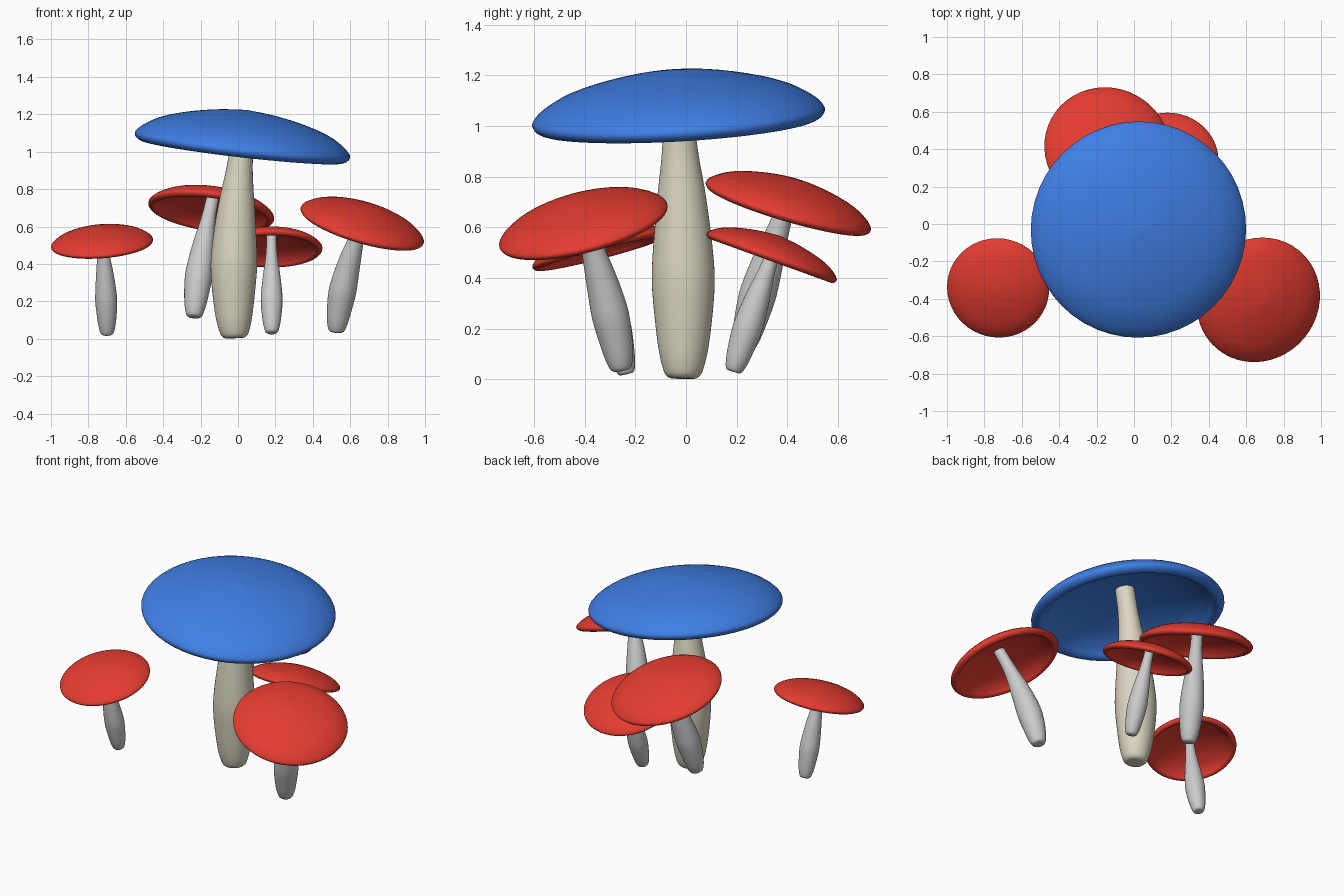
import bpy, bmesh
from math import sin, cos, pi
from mathutils import Vector

if "Cube" in bpy.data.objects:
    bpy.data.objects.remove(bpy.data.objects["Cube"])

SIDES = 48


def material(name, rgb):
    m = bpy.data.materials.new(name)
    m.diffuse_color = (*rgb, 1)
    m.use_nodes = True
    m.node_tree.nodes["Principled BSDF"].inputs["Base Color"].default_value = m.diffuse_color
    return m


red = material("red", (0.78, 0.045, 0.03))
blue = material("blue", (0.05, 0.21, 0.78))
cream = material("cream", (0.72, 0.68, 0.54))


def smooth_points(pts, steps=4):
    """Catmull-Rom curve through the given 2D points."""
    p = [Vector(q) for q in pts]
    p = [2 * p[0] - p[1]] + p + [2 * p[-1] - p[-2]]
    out = []
    for a, b, c, d in zip(p, p[1:], p[2:], p[3:]):
        for i in range(steps):
            t = i / steps
            out.append(0.5 * (2 * b + (c - a) * t + (2 * a - 5 * b + 4 * c - d) * t * t
                              + (3 * b - a - 3 * c + d) * t ** 3))
    return out + [p[-2]]


def tube(name, rings, mat):
    """Skin of circles; each ring is (centre, axis, radius), closed at both ends."""
    bm = bmesh.new()
    loops = []
    for centre, axis, radius in rings:
        axis = axis.normalized()
        u = Vector((0, 1, 0)).cross(axis).normalized()
        v = axis.cross(u)
        loops.append([bm.verts.new(centre + radius * (u * cos(2 * pi * i / SIDES) + v * sin(2 * pi * i / SIDES)))
                      for i in range(SIDES)])
    for a, b in zip(loops, loops[1:]):
        for i in range(SIDES):
            j = (i + 1) % SIDES
            bm.faces.new((a[i], a[j], b[j], b[i]))
    bm.faces.new(loops[0])
    bm.faces.new(loops[-1])
    bmesh.ops.recalc_face_normals(bm, faces=bm.faces)
    mesh = bpy.data.meshes.new(name)
    bm.to_mesh(mesh)
    bm.free()
    obj = bpy.data.objects.new(name, mesh)
    bpy.context.collection.objects.link(obj)
    for f in mesh.polygons:
        f.use_smooth = True
    if mat:
        mesh.materials.append(mat)
    return obj


# Cap section: (radius, height), from apex over the rim and up inside the hollow
CAP = smooth_points([(0.004, 0.31), (0.25, 0.285), (0.45, 0.25), (0.65, 0.2), (0.8, 0.145),
                     (0.92, 0.075), (0.985, 0.015), (0.998, -0.025), (0.975, -0.06),
                     (0.93, -0.078), (0.885, -0.06), (0.83, 0.0), (0.7, 0.09),
                     (0.45, 0.18), (0.2, 0.225), (0.004, 0.235)])
# Stem section: (radius, position along the stem)
STEM = smooth_points([(0.06, 0), (0.1, 0.004), (0.135, 0.03), (0.175, 0.12), (0.212, 0.3),
                      (0.206, 0.42), (0.168, 0.6), (0.125, 0.75), (0.103, 0.88), (0.1, 1)])


def mushroom(name, radius, centre, lean, base, mid, cap_mat, stem_mat=None):
    c = Vector(centre)
    n = Vector((lean[0], lean[1], (1 - lean[0] ** 2 - lean[1] ** 2) ** 0.5))
    # hollow cap
    tube(name + "_cap", [(c + n * h * radius, n, r * radius) for r, h in CAP], cap_mat)
    # gently curved stem reaching into the cap
    a, m, b = Vector(base), Vector(mid), c + n * 0.26 * radius
    k = 2 * m - 0.5 * (a + b)
    rings = []
    for r, t in STEM:
        pos = a * (1 - t) ** 2 + k * 2 * t * (1 - t) + b * t * t
        rings.append((pos, (k - a) * (1 - t) + (b - k) * t, r * radius))
    tube(name + "_stem", rings, stem_mat)


mushroom("large", 0.58, (0.025, -0.03, 1.045), (0.113, -0.057),
         (-0.018, -0.012, 0.003), (-0.015, -0.014, 0.59), blue, cream)
mushroom("left", 0.274, (-0.727, -0.343, 0.515), (-0.075, -0.25),
         (-0.70, -0.235, 0.02), (-0.709, -0.295, 0.295), red)
mushroom("right", 0.343, (0.666, -0.407, 0.613), (0.275, -0.24),
         (0.525, -0.255, 0.035), (0.583, -0.325, 0.36), red)
mushroom("back_left", 0.34, (-0.142, 0.406, 0.69), (0.13, 0.28),
         (-0.235, 0.225, 0.115), (-0.195, 0.315, 0.44), red)
mushroom("back_right", 0.273, (0.179, 0.34, 0.488), (0.0, 0.34),
         (0.18, 0.187, 0.03), (0.18, 0.272, 0.29), red)
